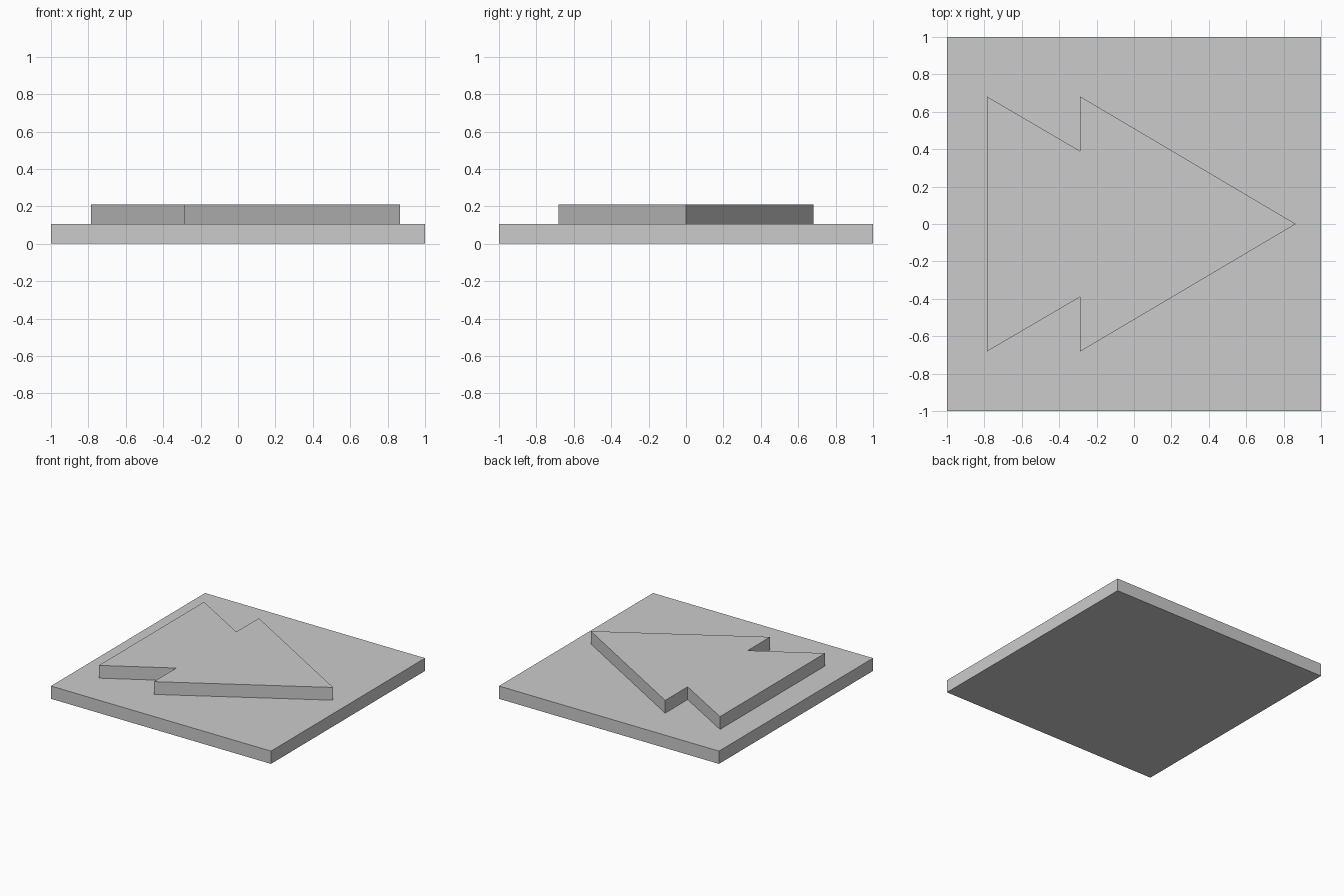
import bpy
import bmesh

cube = bpy.data.objects.get("Cube")
if cube:
    bpy.data.objects.remove(cube, do_unlink=True)

grey = bpy.data.materials.new("plain grey")
grey.use_nodes = True
colour = (0.6, 0.6, 0.6, 1)
grey.diffuse_color = colour
grey.node_tree.nodes["Principled BSDF"].inputs["Base Color"].default_value = colour


def extruded(name, outline, bottom, top):
    """Make a flat-faced solid from a counterclockwise outline."""
    bm = bmesh.new()
    face = bm.faces.new([bm.verts.new((x, y, bottom)) for x, y in outline])
    result = bmesh.ops.extrude_face_region(bm, geom=[face], use_keep_orig=True)
    for item in result["geom"]:
        if isinstance(item, bmesh.types.BMVert):
            item.co.z = top
    bmesh.ops.recalc_face_normals(bm, faces=bm.faces)
    mesh = bpy.data.meshes.new(name)
    bm.to_mesh(mesh)
    bm.free()
    mesh.materials.append(grey)
    obj = bpy.data.objects.new(name, mesh)
    bpy.context.collection.objects.link(obj)
    return obj


base_top = 0.105

# Square base slab
extruded("base_plate", [(-1, -1), (1, -1), (1, 1), (-1, 1)], 0, base_top)

# Raised arrow with notched sides, mirrored across its long axis
lower = [(-0.787, -0.682), (-0.288, -0.39), (-0.288, -0.682)]
upper = [(x, -y) for x, y in reversed(lower)]
extruded("raised_arrow", lower + [(0.865, 0)] + upper, base_top, 2 * base_top)
